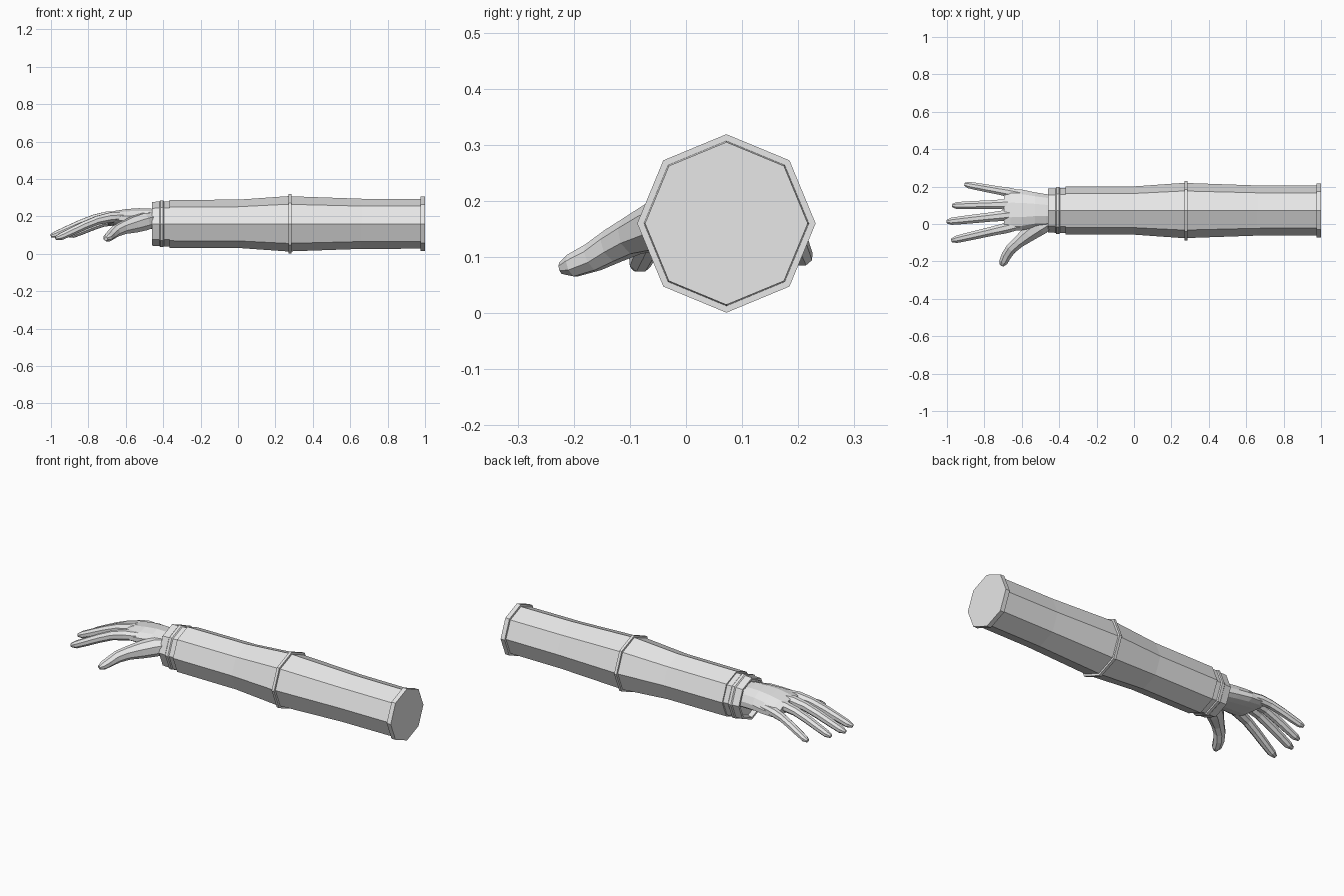
import bpy, bmesh, math
from mathutils import Vector

if "Cube" in bpy.data.objects:
    bpy.data.objects.remove(bpy.data.objects["Cube"])


def material(name, col):
    m = bpy.data.materials.new(name)
    m.diffuse_color = (*col, 1)
    m.use_nodes = True
    m.node_tree.nodes["Principled BSDF"].inputs["Base Color"].default_value = m.diffuse_color
    return m


GREY = material("plain grey", (0.8, 0.8, 0.8))


def loft(name, rings):
    """Flat-shaded skin through a list of point rings, capped at both ends."""
    bm = bmesh.new()
    vs = [[bm.verts.new(p) for p in r] for r in rings]
    n = len(vs[0])
    for a, b in zip(vs, vs[1:]):
        for i in range(n):
            j = (i + 1) % n
            bm.faces.new((a[i], a[j], b[j], b[i]))
    bm.faces.new(vs[0])
    bm.faces.new(vs[-1])
    bmesh.ops.recalc_face_normals(bm, faces=bm.faces)
    me = bpy.data.meshes.new(name)
    bm.to_mesh(me)
    bm.free()
    me.materials.append(GREY)
    ob = bpy.data.objects.new(name, me)
    bpy.context.collection.objects.link(ob)
    return ob


def oct_ring(x, r, yc=0.072, zc=0.16):
    return [(x, yc + r * math.cos(i * math.pi / 4), zc + r * math.sin(i * math.pi / 4))
            for i in range(8)]


def digit(name, stations, sides=8):
    """Tapered tube; stations are (x, y, z, half width, half height)."""
    pts = [Vector(s[:3]) for s in stations]
    rings = []
    for k, s in enumerate(stations):
        d = (pts[min(k + 1, len(pts) - 1)] - pts[max(k - 1, 0)]).normalized()
        side = d.cross(Vector((0, 0, 1))).normalized()
        up = side.cross(d)
        rings.append([pts[k] + side * s[3] * math.cos(a) + up * s[4] * math.sin(a)
                      for a in [(i + 0.5) * math.tau / sides for i in range(sides)]])
    loft(name, rings)


# Sleeve with cuff steps, elbow ring and shoulder flange (x, radius)
sleeve = [(-0.435, 0.10), (-0.46, 0.105), (-0.46, 0.117), (-0.42, 0.119), (-0.415, 0.125),
          (-0.40, 0.125), (-0.395, 0.12), (-0.365, 0.12), (-0.365, 0.128), (0.0, 0.129),
          (0.27, 0.148), (0.27, 0.159), (0.285, 0.159), (0.285, 0.147), (0.66, 0.134),
          (0.975, 0.133), (0.975, 0.145), (1.0, 0.145)]
loft("sleeve", [oct_ring(x, r) for x, r in sleeve])


# Palm: rounded sections (x, y centre, z centre, half width, half height)
palm = [(-0.42, 0.072, 0.185, 0.085, 0.05), (-0.47, 0.072, 0.188, 0.09, 0.053),
        (-0.53, 0.075, 0.192, 0.097, 0.051), (-0.60, 0.075, 0.192, 0.112, 0.046),
        (-0.66, 0.075, 0.19, 0.115, 0.038), (-0.695, 0.072, 0.19, 0.098, 0.028)]
rings = []
for x, y, z, w, h in palm:
    ring = []
    for i in range(12):
        c, s = math.cos((i + .5) * math.pi / 6), math.sin((i + .5) * math.pi / 6)
        # back of the hand slopes down towards the little finger
        ring.append((x, y + w * math.copysign(abs(c) ** 0.8, c),
                     z + h * s - 0.014 * abs(c) ** 2 - 0.012 * c))
    rings.append(ring)
loft("palm", rings)

# Fingers: root and tip, bent downwards along a shared curl (fraction along, z, scale)
CURL = [(0, 0.0, 0.9), (0.25, 0.06, 1.08), (0.42, 0.18, 0.95), (0.60, 0.42, 0.9),
        (0.78, 0.70, 0.84), (0.93, 0.93, 0.75), (1.0, 1.0, 0.38)]
fingers = {
    "little_finger": ((-0.59, 0.155, 0.18), (-0.905, 0.212, 0.095), 0.025),
    "ring_finger": ((-0.60, 0.108, 0.198), (-0.97, 0.098, 0.095), 0.027),
    "middle_finger": ((-0.60, 0.055, 0.206), (-1.0, 0.012, 0.095), 0.028),
    "index_finger": ((-0.59, -0.0, 0.2), (-0.975, -0.088, 0.083), 0.028),
}
for name, (a, b, w) in fingers.items():
    digit(name, [(a[0] + (b[0] - a[0]) * t, a[1] + (b[1] - a[1]) * t,
                  a[2] + (b[2] - a[2]) * dz, w * s, w * 0.95 * s) for t, dz, s in CURL])

# Thumb, with the fleshy base against the cuff
digit("thumb", [(-0.445, 0.02, 0.185, 0.04, 0.04), (-0.50, -0.01, 0.172, 0.052, 0.05),
                (-0.56, -0.05, 0.155, 0.046, 0.046), (-0.615, -0.095, 0.138, 0.034, 0.036),
                (-0.655, -0.13, 0.12, 0.031, 0.032), (-0.68, -0.165, 0.1, 0.029, 0.027),
                (-0.698, -0.202, 0.085, 0.025, 0.022), (-0.707, -0.222, 0.08, 0.012, 0.011)])
